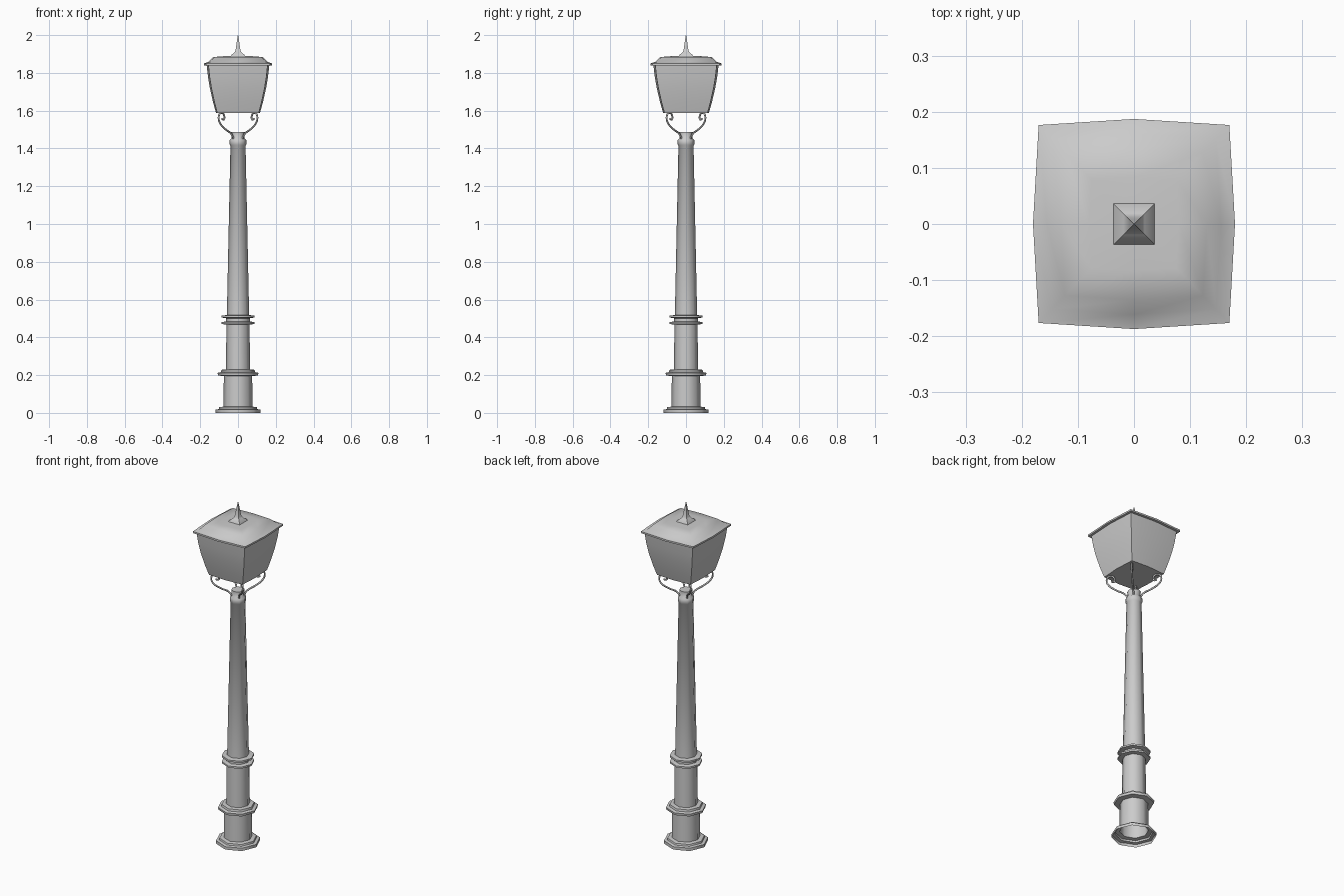
import bpy, math

if "Cube" in bpy.data.objects:
    bpy.data.objects.remove(bpy.data.objects["Cube"])

def loft(name, rings, angle, cap_bottom=True):
    """Skin a stack of equal-sized point rings into one object."""
    n = len(rings[0])
    verts = [p for r in rings for p in r]
    faces = [(k*n+i, k*n+(i+1) % n, (k+1)*n+(i+1) % n, (k+1)*n+i)
             for k in range(len(rings)-1) for i in range(n)]
    faces.append(tuple(range((len(rings)-1)*n, len(rings)*n)))
    if cap_bottom:
        faces.append(tuple(reversed(range(n))))
    me = bpy.data.meshes.new(name)
    me.from_pydata(verts, [], faces)
    ob = bpy.data.objects.new(name, me)
    bpy.context.collection.objects.link(ob)
    bpy.ops.object.select_all(action='DESELECT')
    ob.select_set(True)
    bpy.context.view_layer.objects.active = ob
    bpy.ops.object.shade_smooth_by_angle(angle=math.radians(angle))
    return ob

def octagon(r, z):
    return [(r*math.cos(i*math.pi/4), r*math.sin(i*math.pi/4), z) for i in range(8)]

def bowed_square(h, z):
    # square whose side midpoints are pushed slightly outwards
    x, y, cx, cy = h, h*1.04, h*0.944, h*0.98
    return [(x, 0, z), (cx, cy, z), (0, y, z), (-cx, cy, z),
            (-x, 0, z), (-cx, -cy, z), (0, -y, z), (cx, -cy, z)]

def square(h, z):
    return [(h, h, z), (-h, h, z), (-h, -h, z), (h, -h, z)]

# Octagonal post, open underneath
post = [(.119, 0), (.119, .017), (.102, .02), (.1, .03), (.077, .033), (.075, .195),
        (.106, .198), (.108, .212), (.09, .216), (.088, .228), (.064, .23),
        (.061, .468), (.088, .47), (.088, .48), (.064, .484), (.064, .501),
        (.088, .505), (.088, .515), (.059, .518), (.04, 1.415), (.044, 1.42),
        (.044, 1.445), (.034, 1.455), (.036, 1.487)]
loft("post", [octagon(r, z) for r, z in post], 50, cap_bottom=False)

# Lantern body, bowed square tapering downwards
body = [(.116, 1.587), (.132, 1.645), (.149, 1.72), (.159, 1.78), (.166, 1.842)]
loft("lantern_body", [bowed_square(h, z) for h, z in body], 50)

# Roof with thin eave
roof = [(.18, 1.84), (.18, 1.85), (.155, 1.859), (.13, 1.884), (.08, 1.888), (.03, 1.89)]
loft("lantern_roof", [bowed_square(h, z) for h, z in roof], 50)

# Square finial spike
finial = [(.038, 1.886), (.034, 1.896), (.019, 1.908), (.013, 1.918), (.008, 1.955), (.001, 2.0)]
loft("finial", [square(h, z) for h, z in finial], 50)

# Four scrolled brackets under the lantern corners
scroll = [(.03, 1.445), (.048, 1.475), (.095, 1.502), (.135, 1.535), (.145, 1.562),
          (.137, 1.583), (.117, 1.587), (.103, 1.572), (.107, 1.553), (.121, 1.557)]
for k in range(4):
    cu = bpy.data.curves.new("scroll_bracket", 'CURVE')
    cu.dimensions = '3D'
    cu.bevel_depth = .005
    cu.bevel_resolution = 1
    cu.resolution_u = 4
    cu.use_fill_caps = True
    sp = cu.splines.new('BEZIER')
    sp.bezier_points.add(len(scroll)-1)
    for p, (r, z) in zip(sp.bezier_points, scroll):
        p.co = (r, 0, z)
        p.handle_left_type = p.handle_right_type = 'AUTO'
    ob = bpy.data.objects.new("scroll_bracket_%d" % (k+1), cu)
    ob.rotation_euler.z = math.pi/4 + k*math.pi/2
    bpy.context.collection.objects.link(ob)
